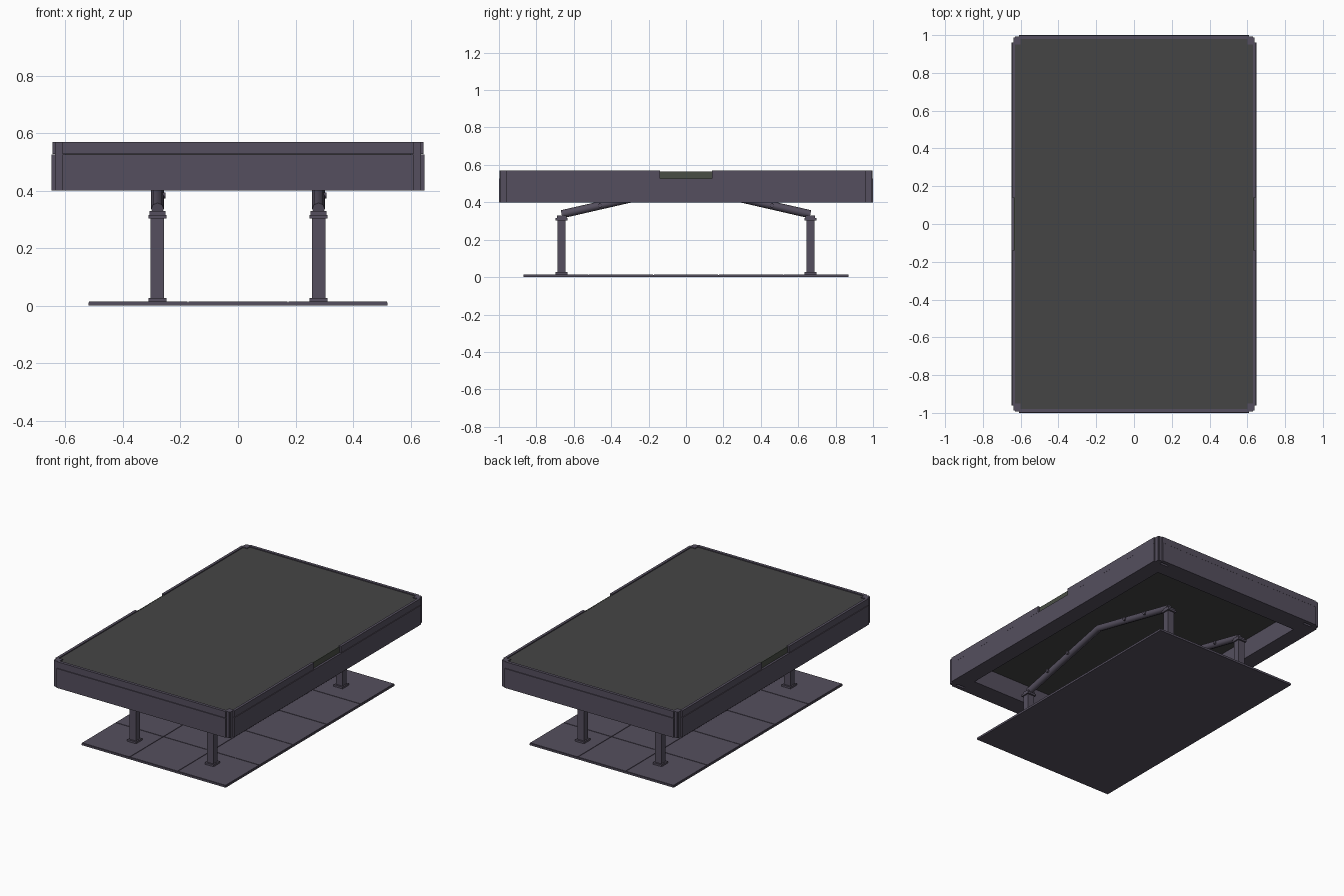
import bpy
from mathutils import Vector

cube = bpy.data.objects.get("Cube")
if cube:
    bpy.data.objects.remove(cube, do_unlink=True)


def material(name, rgb):
    mat = bpy.data.materials.new(name)
    mat.use_nodes = True
    mat.diffuse_color = (*rgb, 1)
    mat.node_tree.nodes["Principled BSDF"].inputs["Base Color"].default_value = (*rgb, 1)
    return mat


PURPLE = material("slate purple metal", (0.09, 0.078, 0.112))
GREY = material("dark grey roofing", (0.06, 0.06, 0.06))
GREEN = material("green grey panel", (0.066, 0.076, 0.06))


def box(name, x, y, z, mat):
    """Box spanning the given (low, high) ranges."""
    verts = [(a, b, c) for c in z for a, b in
             ((x[0], y[0]), (x[1], y[0]), (x[1], y[1]), (x[0], y[1]))]
    faces = [(3, 2, 1, 0), (4, 5, 6, 7)]
    faces += [(i, (i + 1) % 4, (i + 1) % 4 + 4, i + 4) for i in range(4)]
    mesh = bpy.data.meshes.new(name)
    mesh.from_pydata(verts, [], faces)
    mesh.materials.append(mat)
    obj = bpy.data.objects.new(name, mesh)
    bpy.context.collection.objects.link(obj)
    return obj


def block(name, centre, size, z, mat):
    """Box centred on an (x, y) point."""
    ranges = [(c - s / 2, c + s / 2) for c, s in zip(centre, size)]
    return box(name, *ranges, z, mat)


def span(side, inner, outer):
    return tuple(sorted((side * inner, side * outer)))


# Tiled ground plate with thin joints
PX, PY = 0.52, 0.87
COLS, ROWS, GAP = 3, 5, 0.004
box("base_plate", (-PX, PX), (-PY, PY), (0, 0.011), PURPLE)
tw, tl = 2 * PX / COLS, 2 * PY / ROWS
for i in range(COLS):
    for j in range(ROWS):
        block("base_tile", (-PX + (i + 0.5) * tw, -PY + (j + 0.5) * tl),
              (tw - GAP, tl - GAP), (0.011, 0.015), PURPLE)

# Canopy roof slab
box("roof_slab", (-0.63, 0.63), (-0.98, 0.98), (0.526, 0.564), GREY)

# Hollow canopy rim: deep beams, outer panels and top strips
LOW, SEAM, TOP = 0.4, 0.528, 0.57
for s in (-1, 1):
    box("side_beam", span(s, 0.54, 0.626), (-0.96, 0.96), (LOW, 0.526), PURPLE)
    box("end_beam", (-0.54, 0.54), span(s, 0.87, 0.976), (LOW, 0.526), PURPLE)
    box("side_panel", span(s, 0.626, 0.648), (-0.96, 0.96), (LOW, SEAM - 0.002), PURPLE)
    box("end_panel", (-0.61, 0.61), span(s, 0.976, 1.0), (LOW, SEAM - 0.002), PURPLE)
    box("end_strip", (-0.61, 0.61), span(s, 0.979, 0.998), (SEAM, TOP), PURPLE)
    # Side strips stop short of the central notch
    for t in (-1, 1):
        box("side_strip", span(s, 0.629, 0.646), span(t, 0.14, 0.96), (SEAM, TOP), PURPLE)
        # Stepped corner posts
        box("corner_post", span(s, 0.6, 0.637), span(t, 0.95, 0.987), (LOW, TOP), PURPLE)
        box("corner_trim", span(s, 0.61, 0.63), span(t, 0.95, 0.992), (LOW, TOP), PURPLE)
    box("notch_panel", span(s, 0.628, 0.634), (-0.14, 0.14), (0.526, 0.565), GREEN)

# Posts with collars
POST_X, POST_Y = 0.28, 0.665
for sx in (-1, 1):
    for sy in (-1, 1):
        at = (sx * POST_X, sy * POST_Y)
        block("post", at, (0.047, 0.042), (0.015, 0.325), PURPLE)
        block("post_foot", at, (0.064, 0.064), (0.015, 0.027), PURPLE)
        block("post_collar", at, (0.064, 0.064), (0.303, 0.315), PURPLE)
        block("post_cap", at, (0.054, 0.05), (0.315, 0.33), PURPLE)

# Bent roof braces joining the posts front to back, with side clips
SPRING, PEAK = 0.336, 0.488
for sx in (-1, 1):
    curve = bpy.data.curves.new("roof_brace", "CURVE")
    curve.dimensions = "3D"
    line = curve.splines.new("POLY")
    line.points.add(2)
    for point, (y, z) in zip(line.points, ((-POST_Y, SPRING), (0, PEAK), (POST_Y, SPRING))):
        point.co = (sx * POST_X, y, z, 1)
    curve.bevel_depth = 0.022
    curve.bevel_resolution = 2
    curve.use_fill_caps = True
    curve.materials.append(PURPLE)
    brace = bpy.data.objects.new("roof_brace", curve)
    bpy.context.collection.objects.link(brace)
    for y in (-0.46, -0.27, 0.27, 0.46):
        z = PEAK + (SPRING - PEAK) * abs(y) / POST_Y
        bpy.ops.mesh.primitive_cylinder_add(
            vertices=12, radius=0.011, depth=0.014,
            location=Vector((sx * POST_X + 0.021, y, z)), rotation=(0, 1.5708, 0))
        clip = bpy.context.object
        clip.name = "brace_clip"
        clip.data.materials.append(PURPLE)
        bpy.ops.object.shade_smooth_by_angle()
